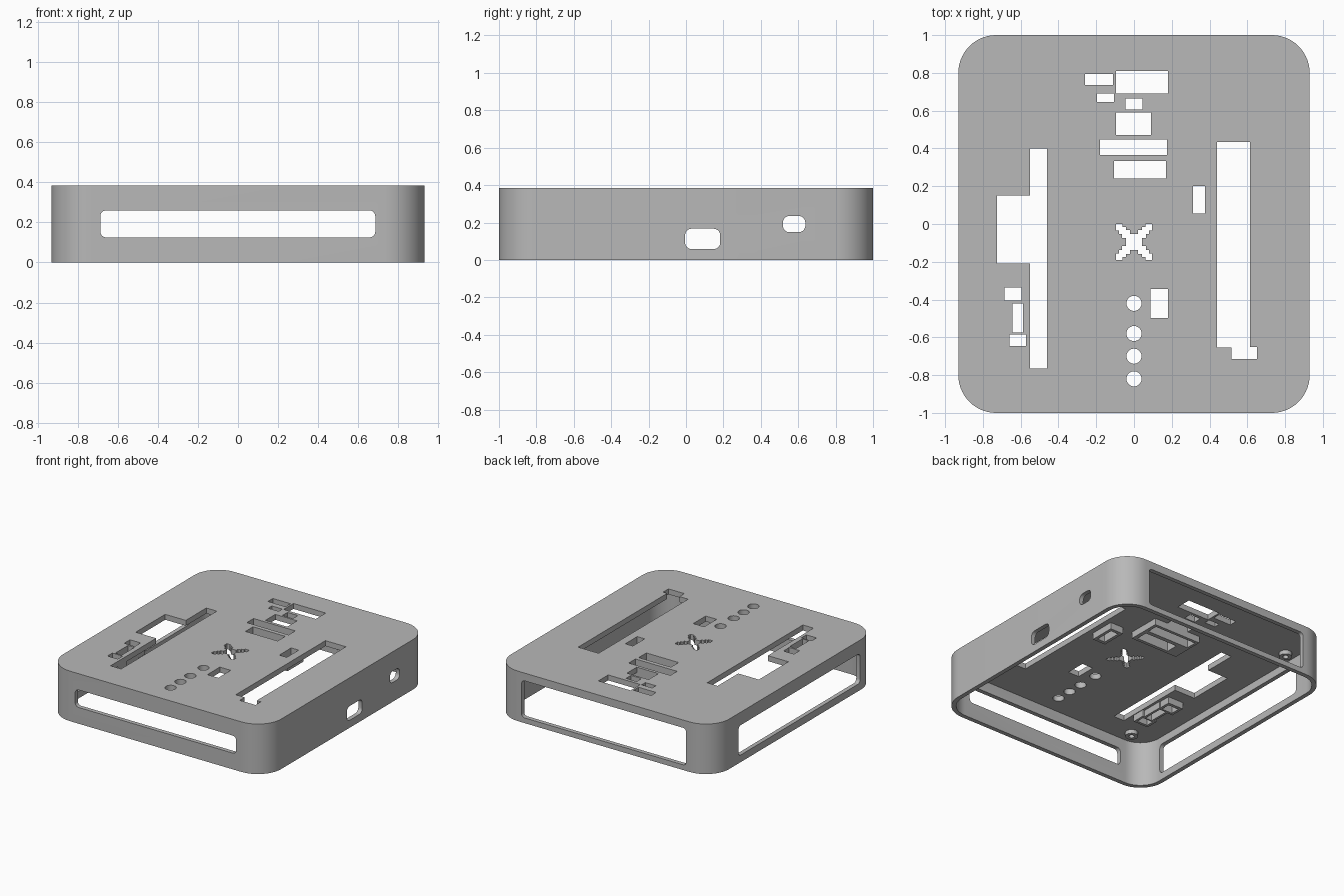
import bpy, bmesh, math

cube = bpy.data.objects.get("Cube")
if cube:
    bpy.data.objects.remove(cube, do_unlink=True)

W, D, H = 0.93, 1.0, 0.385      # half width, half depth, height
WALL, PLATE, R = 0.033, 0.042, 0.2
UNDER = H - PLATE               # underside of the top plate


def prism(bm, axis, a0, a1, b0, b1, lo, hi, r=0.0, seg=6):
    """Rounded rectangle a0..a1 by b0..b1, extruded along an axis from lo to hi."""
    pts = []
    for i, (sa, sb) in enumerate([(1, 1), (-1, 1), (-1, -1), (1, -1)]):
        ca = (a1 - r) if sa > 0 else (a0 + r)
        cb = (b1 - r) if sb > 0 else (b0 + r)
        for k in range(seg + 1 if r else 1):
            t = math.pi / 2 * (i + k / seg)
            pts.append((ca + r * math.cos(t), cb + r * math.sin(t)))
    place = {"x": lambda a, b, t: (t, a, b),
             "y": lambda a, b, t: (a, t, b),
             "z": lambda a, b, t: (a, b, t)}[axis]
    low = [bm.verts.new(place(a, b, lo)) for a, b in pts]
    high = [bm.verts.new(place(a, b, hi)) for a, b in pts]
    faces = [bm.faces.new(low), bm.faces.new(high)]
    n = len(pts)
    for i in range(n):
        j = (i + 1) % n
        faces.append(bm.faces.new((low[i], low[j], high[j], high[i])))
    bmesh.ops.recalc_face_normals(bm, faces=faces)


def cylinder(bm, x, y, r, lo, hi):
    prism(bm, "z", x - r, x + r, y - r, y + r, lo, hi, r * 0.9999, 8)


def make(name, bm):
    mesh = bpy.data.meshes.new(name)
    bm.to_mesh(mesh)
    bm.free()
    obj = bpy.data.objects.new(name, mesh)
    bpy.context.scene.collection.objects.link(obj)
    return obj


def boolean(obj, other, operation):
    mod = obj.modifiers.new(operation, "BOOLEAN")
    mod.object, mod.operation = other, operation
    mod.solver, mod.use_self = "EXACT", True
    bpy.ops.object.select_all(action="DESELECT")
    bpy.context.view_layer.objects.active = obj
    obj.select_set(True)
    bpy.ops.object.modifier_apply(modifier=mod.name)
    bpy.data.objects.remove(other, do_unlink=True)


# Outer shell and hollow interior, open underneath
bm = bmesh.new()
prism(bm, "z", -W, W, -D, D, 0, H, R, 14)
case = make("enclosure_shell", bm)

bm = bmesh.new()
prism(bm, "z", WALL - W, W - WALL, WALL - D, D - WALL, -0.1, UNDER, R - WALL, 14)
boolean(case, make("cavity", bm), "DIFFERENCE")

# Raised collars and screw bosses under the top plate
bm = bmesh.new()
collars = [(0.29, 0.40, 0.03, 0.225), (-0.2, 0.2, 0.215, 0.47),
           (-0.705, -0.575, -0.425, -0.31), (-0.66, -0.57, -0.60, -0.40),
           (-0.68, -0.555, -0.665, -0.565)]
for x0, x1, y0, y1 in collars:
    prism(bm, "z", x0, x1, y0, y1, UNDER - 0.05, UNDER + 0.01)
bosses = [(s * x, y) for s in (1, -1) for x, y in ((0.70, -0.86), (0.81, 0.68))]
for x, y in bosses:
    cylinder(bm, x, y, 0.045, UNDER - 0.03, UNDER + 0.01)
boolean(case, make("collars", bm), "UNION")

bm = bmesh.new()
# Long slots with their side steps, then small windows
windows = [
    (-0.55, -0.46, -0.765, 0.40), (-0.725, -0.54, -0.21, 0.15),
    (0.44, 0.615, -0.655, 0.435), (0.515, 0.65, -0.715, -0.65),
    (0.515, 0.61, -0.70, -0.60),
    (-0.095, 0.18, 0.69, 0.81), (-0.26, -0.11, 0.735, 0.795),
    (-0.195, -0.105, 0.645, 0.69), (-0.045, 0.045, 0.605, 0.665),
    (-0.095, 0.09, 0.47, 0.59), (-0.18, 0.175, 0.365, 0.447),
    (-0.105, 0.17, 0.24, 0.333), (0.313, 0.377, 0.055, 0.20),
    (0.087, 0.18, -0.497, -0.345), (-0.685, -0.595, -0.405, -0.335),
    (-0.643, -0.588, -0.575, -0.42), (-0.66, -0.573, -0.645, -0.585)]
for x0, x1, y0, y1 in windows:
    prism(bm, "z", x0, x1, y0, y1, 0.2, 0.5)

# Stepped cross opening
prism(bm, "z", -0.042, 0.042, -0.137, -0.053, 0.2, 0.5)
for sx in (1, -1):
    for sy in (1, -1):
        for step, half in ((0.043, 0.021), (0.061, 0.019), (0.078, 0.017)):
            x, y = sx * step, sy * step - 0.095
            prism(bm, "z", x - half, x + half, y - half, y + half, 0.2, 0.5)

# Row of round holes and the boss pilot holes
for y in (-0.42, -0.58, -0.70, -0.82):
    cylinder(bm, 0, y, 0.04, 0.2, 0.5)
for x, y in bosses:
    cylinder(bm, x, y, 0.02, 0.2, UNDER + 0.01)

# Openings in the four walls
prism(bm, "y", -0.687, 0.685, 0.125, 0.26, -1.1, -0.9, 0.03)
prism(bm, "y", -0.70, 0.70, 0.04, 0.325, 0.9, 1.1, 0.025)
prism(bm, "x", -0.79, 0.69, 0.055, 0.285, -1.1, -0.85, 0.03)
prism(bm, "x", -0.005, 0.183, 0.058, 0.167, 0.85, 1.1, 0.035)
prism(bm, "x", 0.518, 0.638, 0.148, 0.235, 0.85, 1.1, 0.035)
boolean(case, make("openings", bm), "DIFFERENCE")

# Plain grey finish
grey = bpy.data.materials.new("plain_grey")
grey.use_nodes = True
colour = (0.48, 0.48, 0.48, 1)
grey.diffuse_color = colour
grey.node_tree.nodes["Principled BSDF"].inputs["Base Color"].default_value = colour
case.data.materials.clear()
case.data.materials.append(grey)
bpy.ops.object.shade_smooth_by_angle(angle=math.radians(30))
